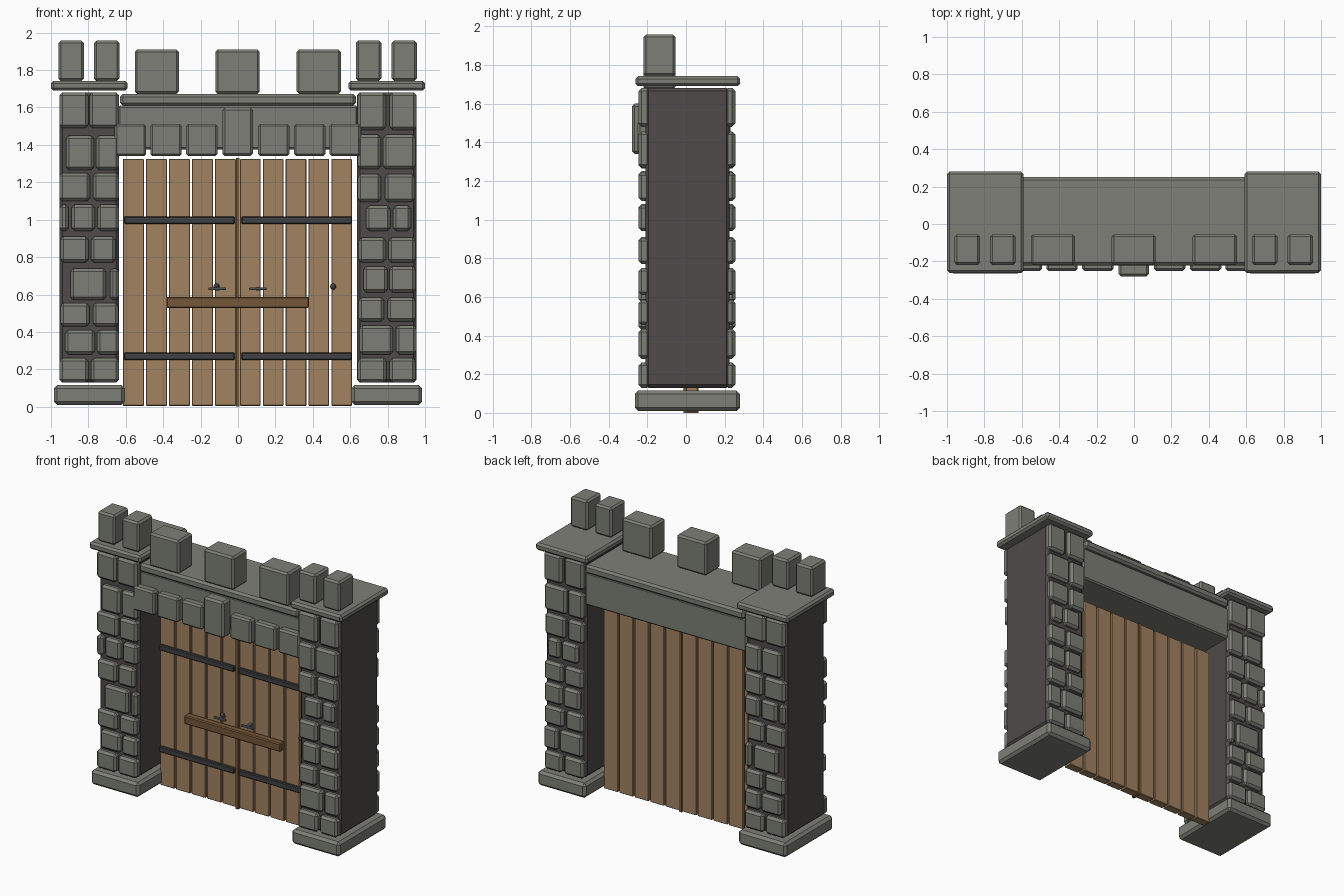
import bpy, bmesh
from mathutils import Matrix, Vector


def material(name, r, g, b):
    m = bpy.data.materials.new(name)
    m.diffuse_color = (r, g, b, 1)
    return m


STONE = material("grey stone", 0.205, 0.212, 0.181)
CORE = material("dark mortar", 0.080, 0.070, 0.068)
WOOD = material("plank wood", 0.361, 0.223, 0.119)
DARK_WOOD = material("dark wood", 0.175, 0.095, 0.040)
IRON = material("dark iron", 0.053, 0.053, 0.056)
METAL = material("handle metal", 0.13, 0.15, 0.16)


def add_mesh(name, bm, mat):
    me = bpy.data.meshes.new(name)
    bm.to_mesh(me)
    bm.free()
    me.materials.append(mat)
    ob = bpy.data.objects.new(name, me)
    bpy.context.collection.objects.link(ob)
    return ob


def blocks(name, boxes, mat, bevel=0.01):
    """One object of chamfered boxes, each given as x0, x1, y0, y1, z0, z1."""
    bm = bmesh.new()
    for x0, x1, y0, y1, z0, z1 in boxes:
        mid = Vector((x0 + x1, y0 + y1, z0 + z1)) / 2
        size = Matrix.Diagonal((x1 - x0, y1 - y0, z1 - z0, 1))
        bmesh.ops.create_cube(bm, size=1, matrix=Matrix.Translation(mid) @ size)
    if bevel:
        bmesh.ops.bevel(bm, geom=bm.edges[:], offset=bevel, segments=1,
                        affect='EDGES', profile=0.5)
    return add_mesh(name, bm, mat)


def both_sides(box):
    x0, x1, *rest = box
    return [(x0, x1, *rest), (-x1, -x0, *rest)]


# Pillars: foot, core and cap on each side
blocks("pillar_foot", both_sides((-0.985, -0.605, -0.265, 0.28, 0.01, 0.115)), STONE, 0.018)
blocks("pillar_core", both_sides((-0.955, -0.635, -0.21, 0.225, 0.13, 1.68)), CORE, 0.016)
blocks("pillar_cap", both_sides((-1.0, -0.59, -0.262, 0.28, 1.69, 1.742)), STONE, 0.014)

# Facing stones: courses as (bottom, top, x ranges), laid on front and back
LEFT = [
    (1.49, 1.68, (-.955, -.80), (-.795, -.635)),
    (1.265, 1.45, (-.92, -.77), (-.76, -.635)),
    (1.10, 1.25, (-.955, -.79), (-.775, -.635)),
    (0.94, 1.08, (-.955, -.905), (-.89, -.765), (-.75, -.635)),
    (0.77, 0.91, (-.95, -.80), (-.785, -.655)),
    (0.57, 0.74, (-.895, -.705), (-.685, -.635)),
    (0.43, 0.555, (-.95, -.795), (-.775, -.64)),
    (0.28, 0.41, (-.925, -.765), (-.755, -.635)),
    (0.13, 0.26, (-.955, -.80), (-.785, -.635)),
]
RIGHT = [
    (1.48, 1.68, (.64, .79), (.81, .955)),
    (1.27, 1.455, (.64, .765), (.775, .95)),
    (1.095, 1.245, (.64, .765), (.785, .945)),
    (0.94, 1.075, (.685, .815), (.83, .925)),
    (0.77, 0.905, (.645, .79), (.805, .95)),
    (0.61, 0.75, (.67, .80), (.81, .95)),
    (0.455, 0.585, (.645, .78), (.80, .95)),
    (0.28, 0.435, (.65, .83), (.845, .955)),
    (0.13, 0.26, (.64, .795), (.81, .95)),
]
for side, courses in (("left", LEFT), ("right", RIGHT)):
    for face, y0, y1 in (("front", -0.245, -0.185), ("back", 0.20, 0.255)):
        blocks(f"{side}_{face}_stones",
               [(a, b, y0, y1, z0, z1) for z0, z1, *spans in courses for a, b in spans],
               STONE, 0.016)

# Lintel beam with its top ledge
blocks("lintel_beam", [(-0.64, 0.64, -0.20, 0.23, 1.375, 1.61)], STONE, 0.01)
blocks("lintel_ledge", [(-0.63, 0.63, -0.222, 0.25, 1.61, 1.672)], STONE, 0.015)

# Row of hanging blocks with a tall keystone in the middle
blocks("lintel_blocks", [(c - 0.084, c + 0.084, -0.25, -0.185, 1.34, 1.512)
                         for c in (-.575, -.385, -.193, .191, .383, .573)], STONE, 0.012)
blocks("keystone", [(-0.083, 0.08, -0.28, -0.19, 1.34, 1.60)], STONE, 0.014)

# Battlements on the caps and the lintel
blocks("cap_merlons", [(c - 0.068, c + 0.068, -0.22, -0.055, 1.742, 1.957)
                       for c in (-.892, -.702, .698, .889)], STONE, 0.013)
blocks("lintel_merlons", [(c - 0.118, c + 0.118, -0.22, -0.055, 1.672, 1.91)
                          for c in (-.434, -.002, .432)], STONE, 0.013)

# Double door: five planks per leaf and a centre strip
planks = [(-0.615 + 0.123 * i, -0.503 + 0.123 * i, 0.0, 0.06, 0.005, 1.325) for i in range(5)]
planks += [(0.011 + 0.122 * i, 0.121 + 0.122 * i, 0.0, 0.06, 0.005, 1.325) for i in range(5)]
blocks("door_planks", planks, WOOD, 0.003)
blocks("centre_strip", [(-0.011, 0.009, -0.012, 0.065, 0.0, 1.33)], DARK_WOOD, 0)

# Iron straps and the locking bar
straps = [s for z in (0.27, 0.998)
          for s in both_sides((-0.61, -0.018, -0.022, 0.002, z - 0.02, z + 0.02))]
blocks("door_straps", straps, IRON, 0.005)
blocks("locking_bar", [(-0.383, 0.38, -0.065, -0.012, 0.527, 0.588)], DARK_WOOD, 0.007)

# Handles and round knobs
levers = []
for x0, x1 in ((-0.157, -0.063), (0.06, 0.153)):
    mid = (x0 + x1) / 2
    levers += [(x0, x1, -0.055, -0.04, 0.624, 0.638),
               (mid - 0.012, mid + 0.012, -0.045, 0.002, 0.622, 0.640)]
blocks("door_handles", levers, METAL, 0.002)
bm = bmesh.new()
for x in (-0.115, 0.508):
    bmesh.ops.create_uvsphere(bm, u_segments=10, v_segments=6, radius=0.017,
                              matrix=Matrix.Translation((x, -0.012, 0.642)))
add_mesh("door_knobs", bm, IRON)
